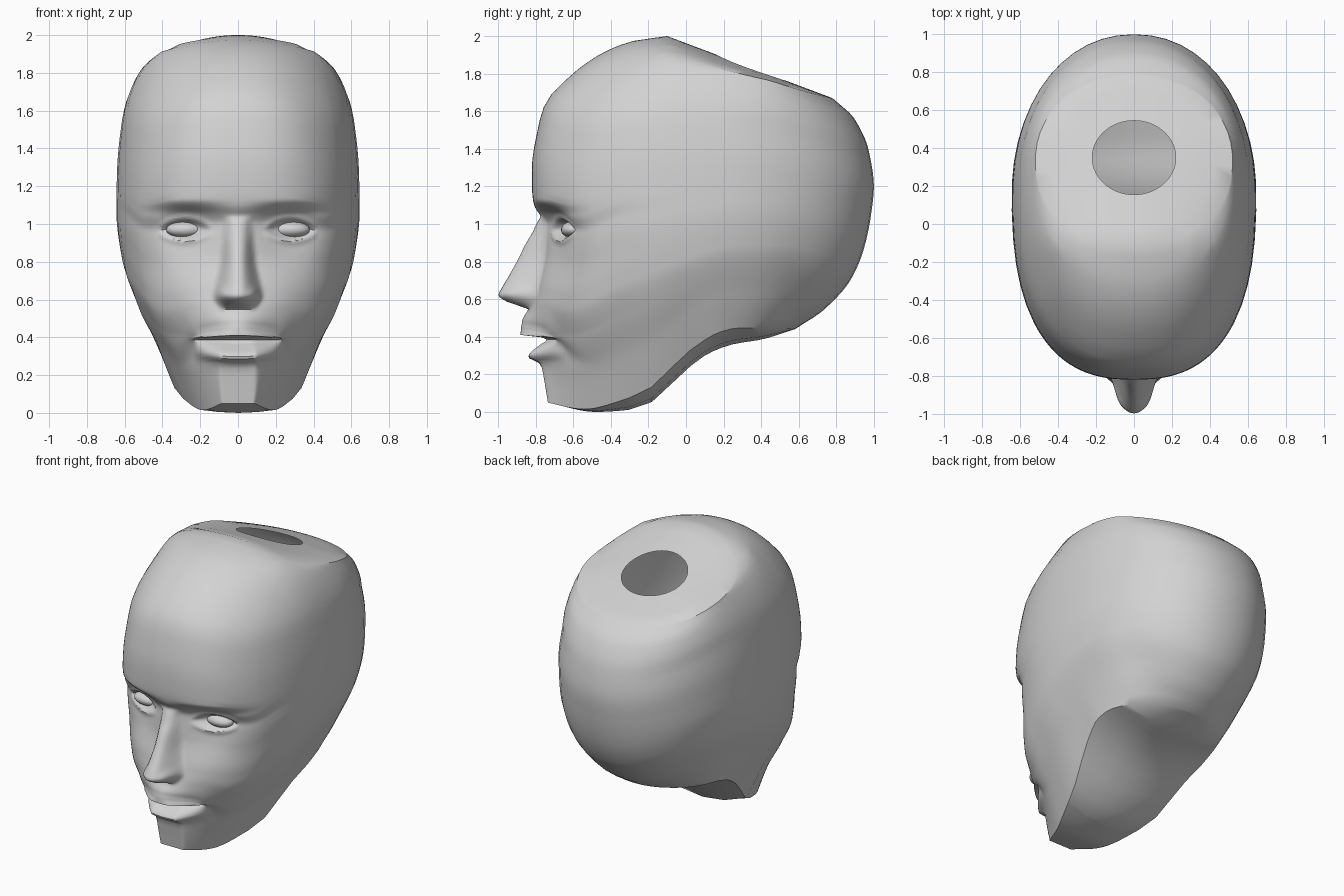
import bpy, bmesh, math

cube = bpy.data.objects.get("Cube")
if cube:
    bpy.data.objects.remove(cube, do_unlink=True)

grey = bpy.data.materials.new("plain grey")
grey.use_nodes = True
grey.diffuse_color = (0.65, 0.65, 0.65, 1)
grey.node_tree.nodes["Principled BSDF"].inputs["Base Color"].default_value = (0.65, 0.65, 0.65, 1)


def curve(pts, v):
    """Smooth interpolation through (position, value) points without overshoot."""
    if v <= pts[0][0]:
        return pts[0][1]
    if v >= pts[-1][0]:
        return pts[-1][1]
    d = [(b[1] - a[1]) / (b[0] - a[0]) for a, b in zip(pts, pts[1:])]
    i = max(k for k in range(len(d)) if pts[k][0] <= v)

    def slope(k):
        if k == 0 or k == len(d):
            return d[min(k, len(d) - 1)]
        a, b = d[k - 1], d[k]
        return 2 * a * b / (a + b) if a * b > 0 else 0
    h = pts[i + 1][0] - pts[i][0]
    u = (v - pts[i][0]) / h
    return (pts[i][1] * (1 + 2 * u) * (1 - u) ** 2 + pts[i + 1][1] * u * u * (3 - 2 * u)
            + h * slope(i) * u * (1 - u) ** 2 - h * slope(i + 1) * u * u * (1 - u))


def bump(a, b):
    return math.exp(-a * a - b * b)


# Skull proportions
MID = [(0.8, 0.15), (1, 0.33)]
UNDER = [(-0.74, 0.05), (-0.48, 0), (-0.24, 0.02), (-0.1, 0.13), (0.1, 0.3),
         (0.25, 0.36), (0.4, 0.385), (0.58, 0.44)]
UNDER_ROUND = [(-0.65, 0), (-0.3, 0.75), (0.1, 0.45)]
TOP_ROUND = [(-0.1, 0.4), (0.45, 0.12)]
FRONT = [(0.05, -0.735), (0.2, -0.76), (0.4, -0.80), (0.55, -0.82), (0.65, -0.80), (0.85, -0.765),
         (1.0, -0.765), (1.1, -0.81), (1.2, -0.82), (1.3, -0.82), (1.5, -0.79), (1.64, -0.75),
         (1.76, -0.65), (1.88, -0.5), (1.97, -0.3), (2.0, -0.1)]
BACK = [(0, 0.58), (0.08, 0.73), (0.226, 0.88), (0.377, 0.95), (0.53, 0.985), (0.66, 1.0),
        (0.83, 0.97), (0.95, 0.89), (1, 0.78)]
WIDTH = [(0, 0.44), (0.11, 0.52), (0.28, 0.62), (0.45, 0.645), (0.62, 0.64), (0.8, 0.615),
         (0.87, 0.595), (0.93, 0.565), (1, 0.52)]
ROUND = [(0, 1.17), (0.1, 1.42), (0.2, 1.85), (0.35, 2.3), (0.5, 2.55), (0.8, 2.45), (1, 2.2)]
CHIN_FLAT = [(0, 0.15), (0.1, 0.07), (0.2, 0)]
# Facial profiles
NOSE = [(0.54, -0.82), (0.565, -0.89), (0.59, -0.96), (0.62, -0.998), (0.66, -0.98), (0.72, -0.945),
        (0.8, -0.9), (0.9, -0.85), (0.95, -0.82), (1.02, -0.785), (1.08, -0.74)]
NOSE_WIDTH = [(0.56, 0.11), (0.62, 0.135), (0.8, 0.1), (1.0, 0.08)]
LIPS = [(-0.15, 0), (-0.13, -0.01), (-0.1, -0.06), (-0.03, 0.03), (-0.008, 0.07), (0.008, 0.05),
        (0.02, -0.05), (0.04, -0.03), (0.08, 0)]
SOCKET = [(0.5, 0), (0.6, 0), (0.92, 0.75), (1.0, 1), (1.05, 0.9), (1.13, 0), (1.2, 0)]


def top_height(x, y):
    return 2 - 0.375 * max(0, y + 0.1) - curve(TOP_ROUND, y) * x * x


def low_height(x, y):
    return curve(UNDER, y) + curve(UNDER_ROUND, y) * x * x


def features(x, y, z):
    """Depth and height of the face with sockets, lids, lips and nose added."""
    ax = abs(x)
    # mouth: rows close up towards the corners, so the lips form a lens
    s = 1 - (x / 0.23) ** 2
    d = z - 0.39
    if abs(d) < 0.16:
        squeeze = 0.85 * (1 - s if s > 0 else bump((ax - 0.23) / 0.05, 0))
        z = 0.39 + d * (1 - squeeze * (1 - abs(d) / 0.16))
    if s > 0:
        y += curve(LIPS, d) * math.sqrt(s)
    y -= 0.06 * bump(x / 0.15, (z - 0.47) / 0.07)
    # eye sockets under the brow, with lens-shaped openings and raised lids
    y += 0.085 * curve(SOCKET, z) * bump((ax - 0.28) / 0.18, 0)
    e = 1 - ((ax - 0.28) / 0.14) ** 2
    if e > 0 and abs(z - 0.97) < 0.15:
        gap = abs(z - 0.97) - 0.045 * e
        y += math.sqrt(e) * (0.03 / (1 + math.exp(gap / 0.009)) - 0.018 * bump((gap - 0.012) / 0.02, 0))
    # nose ridge and wings
    u = ax / curve(NOSE_WIDTH, z)
    if 0.54 < z < 1.08 and u < 1:
        y += min(0, curve(NOSE, z) - y) * (1 - u ** 2.5) ** 2
    return y - 0.035 * bump((ax - 0.085) / 0.03, (z - 0.63) / 0.035), z


def skull_point(t, a):
    c, s = math.cos(a), math.sin(a)
    p = curve(ROUND, t) if c > 0 else 2.12
    x = math.copysign(curve(WIDTH, t) * abs(s) ** (2 / p), s)
    mid = curve(MID, t)
    if c > 0:
        reach = curve(FRONT, 0.05 + 1.95 * t)
        y = mid + (reach - mid) * min(1, (1 + curve(CHIN_FLAT, t)) * c ** (2 / p))
    else:
        y = mid + (curve(BACK, t) - mid) * abs(c) ** (2 / p)
    low = low_height(x, y)
    z = low + (top_height(x, y) - low) * t
    if c > 0 and y < -0.3:
        y, z = features(x, y, z)
    return x, y, z


# Columns are dense across the face, rows dense from chin to brow
half = [0.02 * i for i in range(45)] + [0.9 + (math.pi - 0.9) * i / 18 for i in range(19)]
angles = half + [2 * math.pi - a for a in reversed(half[1:-1])]
n = len(angles)
heights = ([0.05, 0.1, 0.15, 0.2, 0.235] + [0.26 + 0.0125 * i for i in range(73)]
           + [1.2 + 0.07 * i for i in range(10)] + [1.87, 1.9, 1.93, 1.955, 1.975, 1.99, 2.0])

bm = bmesh.new()
rings = [[bm.verts.new(skull_point((h - 0.05) / 1.95, a)) for a in angles] for h in heights]

# Crown narrowing to the round opening
rim = [v.co.copy() for v in rings[-1]]
for f in (0.33, 0.67, 1.0):
    ring = []
    for co in rim:
        a = math.atan2(co.y - 0.35, co.x)
        x = co.x + (0.22 * math.cos(a) - co.x) * f
        y = co.y + (0.35 + 0.195 * math.sin(a) - co.y) * f
        ring.append(bm.verts.new((x, y, top_height(x, y))))
    rings.append(ring)
for lo, hi in zip(rings, rings[1:]):
    for i in range(n):
        j = (i + 1) % n
        bm.faces.new((lo[i], lo[j], hi[j], hi[i]))

# Slightly rounded underside of jaw and neck, spanned from side to side
base = rings[0]
spans = [[base[0]] * 5]
for i in range(1, n // 2):
    x, y, _ = base[i].co
    inner = [bm.verts.new((x * f, y, low_height(x * f, y))) for f in (0.5, 0, -0.5)]
    spans.append([base[i]] + inner + [base[n - i]])
spans.append([base[n // 2]] * 5)
for r, q in zip(spans, spans[1:]):
    for k in range(4):
        bm.faces.new(list(dict.fromkeys((r[k], r[k + 1], q[k + 1], q[k]))))
bmesh.ops.recalc_face_normals(bm, faces=bm.faces)


def finish(obj, angle):
    obj.data.materials.append(grey)
    bpy.ops.object.select_all(action="DESELECT")
    obj.select_set(True)
    bpy.context.view_layer.objects.active = obj
    bpy.ops.object.shade_smooth_by_angle(angle=math.radians(angle))


mesh = bpy.data.meshes.new("head")
bm.to_mesh(mesh)
bm.free()
head = bpy.data.objects.new("head", mesh)
bpy.context.collection.objects.link(head)
finish(head, 42)

# Eyeballs
for side, name in ((1, "left_eye"), (-1, "right_eye")):
    bpy.ops.mesh.primitive_uv_sphere_add(segments=24, ring_count=14, radius=1,
                                         location=(side * 0.28, -0.6, 0.97))
    eye = bpy.context.object
    eye.name = name
    eye.scale = (0.1, 0.065, 0.045)
    finish(eye, 60)
